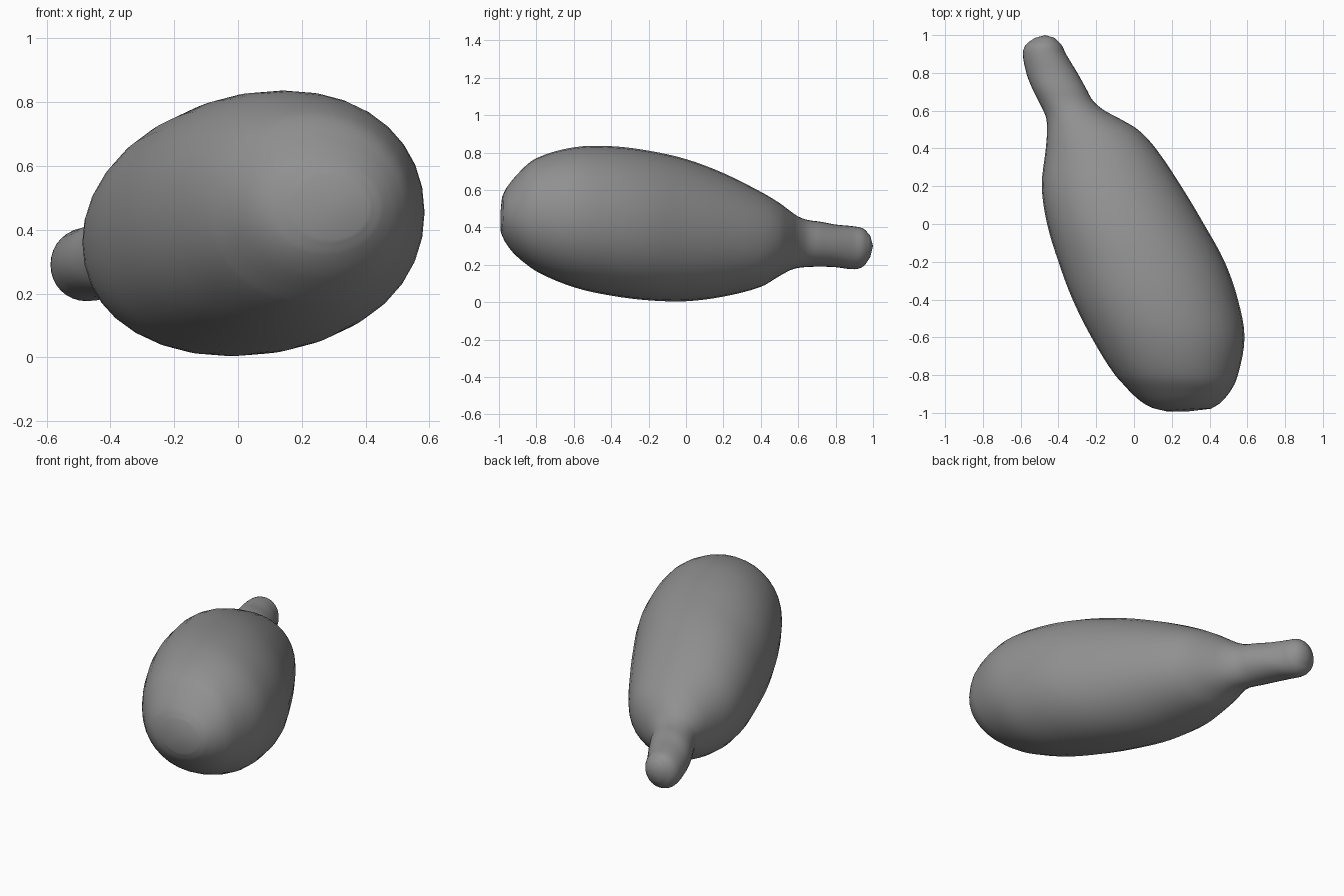
import bpy, bmesh, math

if "Cube" in bpy.data.objects:
    bpy.data.objects.remove(bpy.data.objects["Cube"])

SEGMENTS = 32
STEPS = 4

# Cross-sections along the gourd: y, x min, x max, z min, z max
SECTIONS = [
    (-0.985, 0.17, 0.41, 0.37, 0.57),
    (-0.96, 0.09, 0.455, 0.32, 0.62),
    (-0.90, 0.00, 0.505, 0.245, 0.69),
    (-0.80, -0.10, 0.55, 0.165, 0.77),
    (-0.60, -0.225, 0.585, 0.08, 0.828),
    (-0.40, -0.325, 0.55, 0.035, 0.834),
    (-0.20, -0.40, 0.48, 0.01, 0.81),
    (0.00, -0.46, 0.37, 0.005, 0.765),
    (0.20, -0.488, 0.25, 0.03, 0.69),
    (0.40, -0.467, 0.115, 0.082, 0.59),
    (0.50, -0.46, 0.02, 0.14, 0.53),
    (0.56, -0.465, -0.08, 0.172, 0.485),
    (0.60, -0.48, -0.155, 0.183, 0.458),
    (0.65, -0.505, -0.215, 0.188, 0.44),
    (0.72, -0.54, -0.255, 0.19, 0.43),
    (0.80, -0.57, -0.30, 0.187, 0.415),
    (0.90, -0.588, -0.36, 0.176, 0.405),
    (0.95, -0.572, -0.385, 0.193, 0.392),
    (0.985, -0.525, -0.42, 0.24, 0.355),
]


def slope(i, c):
    a, b = SECTIONS[max(0, i - 1)], SECTIONS[min(len(SECTIONS) - 1, i + 1)]
    return (b[c] - a[c]) / (b[0] - a[0])


def hermite(i, c, t):
    a, b = SECTIONS[i], SECTIONS[i + 1]
    h = b[0] - a[0]
    return ((2 * t**3 - 3 * t**2 + 1) * a[c] + (t**3 - 2 * t**2 + t) * h * slope(i, c)
            + (3 * t**2 - 2 * t**3) * b[c] + (t**3 - t**2) * h * slope(i + 1, c))


def rounded(v, power):
    return math.copysign(abs(v) ** (2 / power), v)


# Smoothly fill in sections between the measured ones
rings = []
for i in range(len(SECTIONS) - 1):
    for s in range(STEPS):
        t = s / STEPS
        y = SECTIONS[i][0] + (SECTIONS[i + 1][0] - SECTIONS[i][0]) * t
        rings.append([y] + [hermite(i, c, t) for c in range(1, 5)])
rings.append(SECTIONS[-1])

# Body with stem: loft rounded sections
bm = bmesh.new()
loops = []
for y, x0, x1, z0, z1 in rings:
    loop = []
    power = 2.1 if -0.9 < y < 0.5 else 2.05
    # Blossom end is slightly slanted
    slant = max(0, min(1, (-0.85 - y) / 0.1))
    for k in range(SEGMENTS):
        a = 2 * math.pi * k / SEGMENTS
        x = (x0 + x1) / 2 + (x1 - x0) / 2 * rounded(math.cos(a), power)
        z = (z0 + z1) / 2 + (z1 - z0) / 2 * rounded(math.sin(a), power)
        dy = slant * (0.06 * (x - 0.27) + 0.04 * (z - 0.47))
        loop.append(bm.verts.new((x, y + dy, z)))
    loops.append(loop)
for a, b in zip(loops, loops[1:]):
    for k in range(SEGMENTS):
        n = (k + 1) % SEGMENTS
        bm.faces.new((a[k], a[n], b[n], b[k]))

# Rounded end caps
for loop, tip in ((loops[0], (0.28, -0.993, 0.47)), (loops[-1], (-0.47, 1.0, 0.30))):
    v = bm.verts.new(tip)
    for k in range(SEGMENTS):
        bm.faces.new((loop[k], loop[(k + 1) % SEGMENTS], v))

bmesh.ops.recalc_face_normals(bm, faces=bm.faces)
for f in bm.faces:
    f.smooth = True
mesh = bpy.data.meshes.new("gourd_with_stem")
bm.to_mesh(mesh)
bm.free()
gourd = bpy.data.objects.new("gourd_with_stem", mesh)
bpy.context.collection.objects.link(gourd)

# Dark grey skin
skin = bpy.data.materials.new("dark_grey_skin")
skin.diffuse_color = (0.28, 0.28, 0.28, 1)
skin.use_nodes = True
skin.node_tree.nodes["Principled BSDF"].inputs["Base Color"].default_value = skin.diffuse_color
mesh.materials.append(skin)
